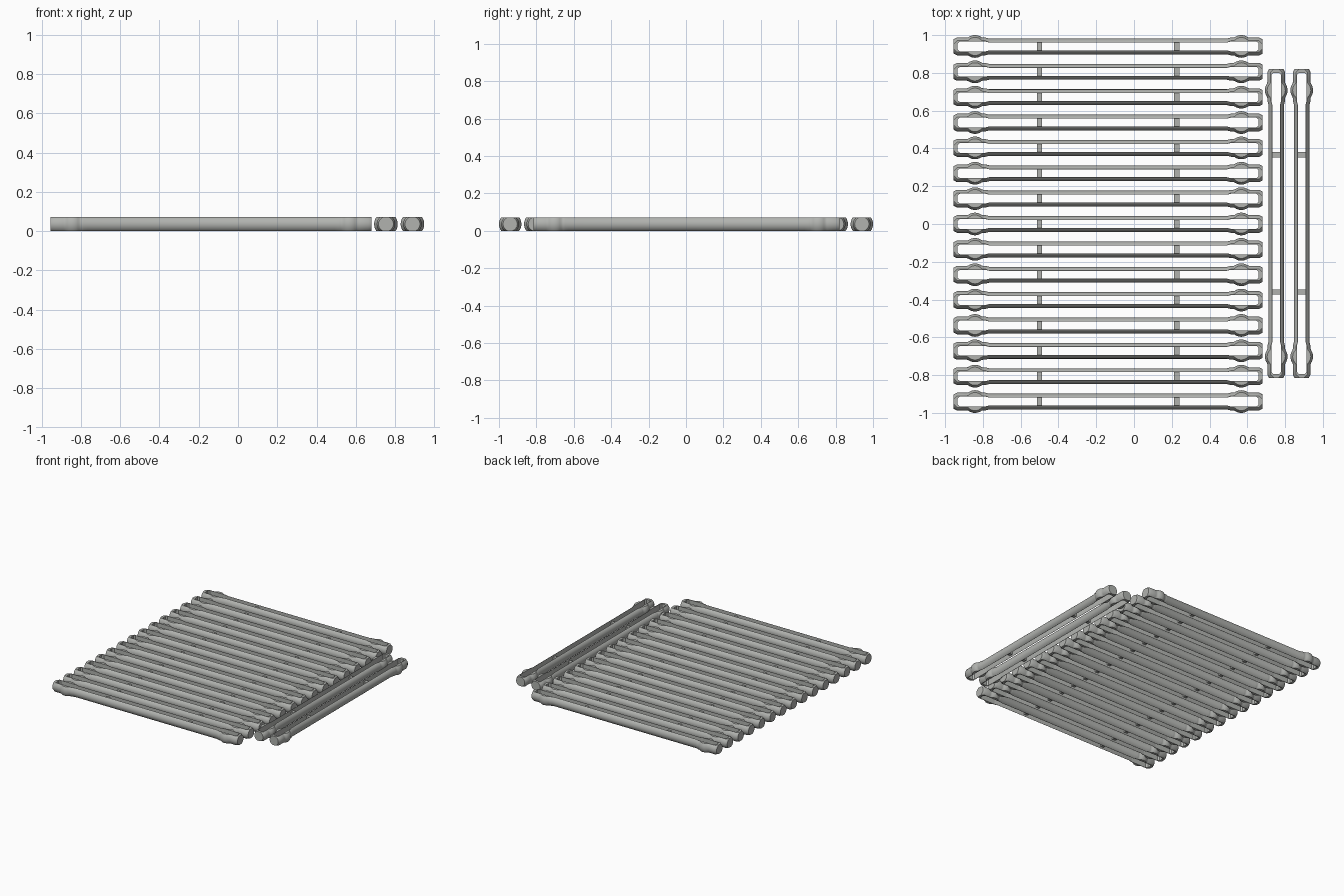
import bpy, bmesh, math

if "Cube" in bpy.data.objects:
    bpy.data.objects.remove(bpy.data.objects["Cube"])

H = 0.036          # half height of a bar
HALF = 0.8175      # half length of a bar
BULGE_X, BULGE_R = 0.705, 0.06

grey = bpy.data.materials.new("warm grey")
grey.diffuse_color = (0.44, 0.45, 0.43, 1)
grey.use_nodes = True
grey.node_tree.nodes["Principled BSDF"].inputs["Base Color"].default_value = grey.diffuse_color


def make_object(name, bm):
    bmesh.ops.recalc_face_normals(bm, faces=bm.faces)
    me = bpy.data.meshes.new(name)
    bm.to_mesh(me)
    bm.free()
    ob = bpy.data.objects.new(name, me)
    bpy.context.collection.objects.link(ob)
    return ob


def radius(x):
    """Outer radius along the bar: slim rail, thicker end, round bulge."""
    x = abs(x)
    if x > 0.80:
        r = 0.047 - 0.009 * (x - 0.80) / (HALF - 0.80)
    else:
        r = 0.042 + 0.005 * min(1, max(0, (x - 0.63) / 0.02))
    d = abs(x - BULGE_X)
    return max(r, math.sqrt(BULGE_R ** 2 - d * d)) if d < BULGE_R else r


# Bar body: round sections with flat top and bottom, lofted along x
pos = [0.0, 0.63, 0.65] + [BULGE_X + BULGE_R * math.sin(math.radians(a))
                          for a in range(-54, 55, 9)] + [0.80, HALF]
stations = [-x for x in reversed(pos) if x > 0] + pos
bm = bmesh.new()
rings = []
for x in stations:
    r = radius(x)
    a = math.asin(H / r)
    arc = [-a + 2 * a * i / 12 for i in range(13)]
    pts = [(r * math.cos(t), r * math.sin(t)) for t in arc]
    pts += [(-y, -z) for y, z in pts]
    rings.append([bm.verts.new((x, y, z + H)) for y, z in pts])
for p, q in zip(rings, rings[1:]):
    for i in range(len(p)):
        j = (i + 1) % len(p)
        bm.faces.new((p[i], p[j], q[j], q[i]))
bm.faces.new(rings[0])
bm.faces.new(rings[-1])
bar = make_object("slotted_bar", bm)
bar.data.materials.append(grey)

# Slot cutter: long opening, a little wider at both ends, chamfered corners
quarter = [(0.63, 0.021), (0.65, 0.026), (0.785, 0.026), (0.797, 0.016)]
upper = [(-x, y) for x, y in reversed(quarter)] + quarter
outline = upper + [(x, -y) for x, y in reversed(upper)]
bm = bmesh.new()
base = bm.faces.new([bm.verts.new((x, y, -0.1)) for x, y in outline])
ext = bmesh.ops.extrude_face_region(bm, geom=[base])
bmesh.ops.translate(bm, vec=(0, 0, 0.3),
                    verts=[v for v in ext["geom"] if isinstance(v, bmesh.types.BMVert)])
cutter = make_object("slot_cutter", bm)
cutter.hide_render = True

mod = bar.modifiers.new("slot", "BOOLEAN")
mod.object = cutter
mod.operation = "DIFFERENCE"
mod.solver = "EXACT"
bpy.context.view_layer.objects.active = bar
bar.select_set(True)
bpy.ops.object.modifier_apply(modifier="slot")
bpy.ops.object.shade_smooth_by_angle(angle=math.radians(30))
bpy.data.objects.remove(cutter)

# Two cross struts bridging the slot
bm = bmesh.new()
for x in (-0.363, 0.363):
    g = bmesh.ops.create_cube(bm, size=1)
    bmesh.ops.scale(bm, vec=(0.028, 0.05, 0.04), verts=g["verts"])
    bmesh.ops.translate(bm, vec=(x, 0, H), verts=g["verts"])
struts = make_object("cross_struts", bm)
struts.data.materials.append(grey)

# Fifteen bars across, two bars lengthwise on the right
places = [(-0.137, -0.94 + 1.88 * i / 14, 0) for i in range(15)]
places += [(x, 0.003, math.pi / 2) for x in (0.753, 0.888)]
for n, (x, y, turn) in enumerate(places):
    for part in (bar, struts):
        ob = part if n == 0 else part.copy()
        if n:
            bpy.context.collection.objects.link(ob)
        ob.location = (x, y, 0)
        ob.rotation_euler = (0, 0, turn)
